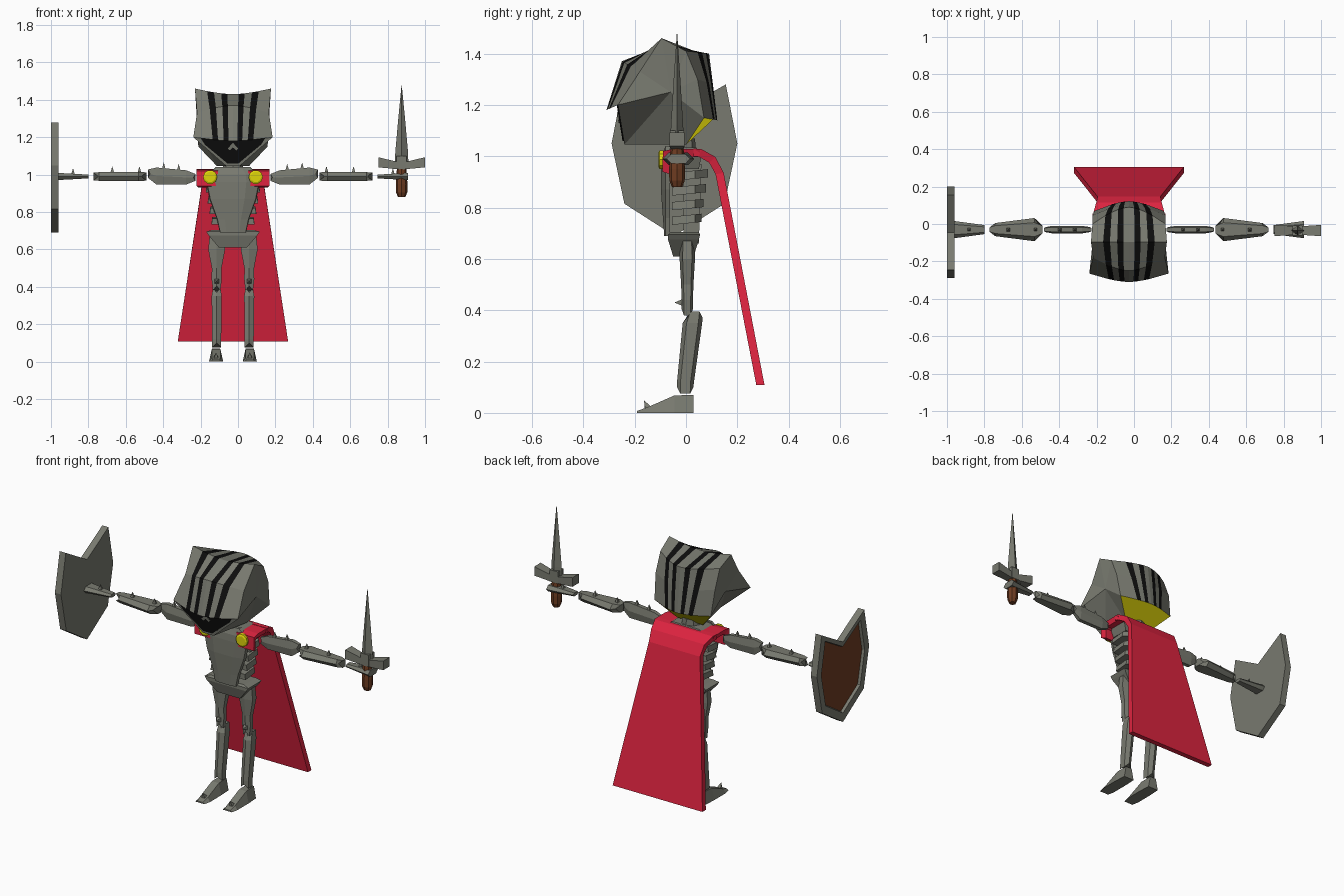
import bpy, bmesh, math
from mathutils import Vector

if "Cube" in bpy.data.objects:
    bpy.data.objects.remove(bpy.data.objects["Cube"])

CX = -0.027          # the figure's own middle line
ARM_Y, ARM_Z = -0.03, 0.99


def material(name, rgb):
    m = bpy.data.materials.new(name)
    m.diffuse_color = (*rgb, 1)
    m.use_nodes = True
    m.node_tree.nodes["Principled BSDF"].inputs["Base Color"].default_value = m.diffuse_color
    return m


GREY = material("iron grey", (0.19, 0.195, 0.162))
BLACK = material("black", (0.004, 0.004, 0.004))
RED = material("cape red", (0.72, 0.017, 0.05))
GOLD = material("gold", (0.74, 0.66, 0.003))
BROWN = material("leather brown", (0.16, 0.047, 0.016))


def make(name, verts, faces, mats, indices=None, x=CX):
    """Mesh object from points and faces, with outward normals."""
    bm = bmesh.new()
    vs = [bm.verts.new((p[0] + x, p[1], p[2])) for p in verts]
    for i, f in enumerate(faces):
        face = bm.faces.new([vs[k] for k in f])
        face.material_index = indices[i] if indices else 0
    bmesh.ops.remove_doubles(bm, verts=bm.verts, dist=1e-5)
    bmesh.ops.recalc_face_normals(bm, faces=bm.faces)
    me = bpy.data.meshes.new(name)
    bm.to_mesh(me)
    bm.free()
    for m in mats:
        me.materials.append(m)
    ob = bpy.data.objects.new(name, me)
    bpy.context.collection.objects.link(ob)
    return ob


def loft(name, rings, mat, x=CX):
    """Skin a row of equal rings and cap both ends."""
    n = len(rings[0])
    verts = [p for r in rings for p in r]
    faces = [(i * n + k, i * n + (k + 1) % n, (i + 1) * n + (k + 1) % n, (i + 1) * n + k)
             for i in range(len(rings) - 1) for k in range(n)]
    faces += [tuple(range(n)), tuple(range((len(rings) - 1) * n, len(rings) * n))]
    return make(name, verts, faces, [mat], x=x)


def limb(name, axis, s, stations, off=0.0, notch=0.025):
    """Six-sided bone; stations are (along, side centre, side half, y centre, y half)."""
    rings = []
    for i, (a, uc, uh, yc, yh) in enumerate(stations):
        cut = notch if i == 0 else -notch if i == len(stations) - 1 else 0
        ring = []
        for u, v in ((0, 1), (1, .6), (1, -.6), (0, -1), (-1, -.6), (-1, .6)):
            t = a + (cut if u == 0 else 0)
            side, y = uc + u * uh, yc + v * yh
            ring.append((s * t, y, side) if axis == 'x' else (s * (off + side), y, t))
        rings.append(ring)
    return loft(name, rings, GREY)


def box_rings(rows):
    """Rows of (z, x half, y front, y back) as rectangles."""
    return [[(-h, f, z), (h, f, z), (h, b, z), (-h, b, z)] for z, h, f, b in rows]


def spike(name, base, direction, r=0.014, h=0.035):
    b, d = Vector(base), Vector(direction).normalized()
    u = d.orthogonal().normalized()
    v = d.cross(u)
    pts = [b + r * (u * c + v * w) for c, w in ((1, 0), (0, 1), (-1, 0), (0, -1))] + [b + d * h]
    make(name, pts, [(0, 1, 4), (1, 2, 4), (2, 3, 4), (3, 0, 4), (3, 2, 1, 0)], [GREY])


def turned(name, rows, mat, x, y, n=8, turn=0.0):
    """Upright turned shape from (z, x radius, y radius)."""
    loft(name, [[(rx * math.cos(turn + 2 * math.pi * k / n), y + ry * math.sin(turn + 2 * math.pi * k / n), z)
                 for k in range(n)] for z, rx, ry in rows], mat, x=x)


# helmet: striped shell; rows are (mid y, mid z), (edge x, y, z), stripe spread
shell = [((-.31, 1.18), (.212, -.265, 1.2), .75),
         ((-.25, 1.37), (.192, -.18, 1.33), .95),
         ((-.095, 1.43), (.203, -.095, 1.46), 1.0),
         ((.09, 1.40), (.195, .0, 1.41), .95),
         ((.105, 1.28), (.195, .045, 1.3), .85),
         ((.122, 1.14), (.185, .07, 1.15), .72)]
cols = [0, .15, .31, .5, .68, 1]
us = [-c for c in cols[:0:-1]] + cols
nc = len(us)
verts, faces, idx = [], [], []
for (my, mz), (ex, ey, ez), k in shell:
    for u in us:
        w = abs(u) if abs(u) == 1 else abs(u) * k
        verts.append((math.copysign(w, u) * ex, my + (ey - my) * w ** 1.6, mz + (ez - mz) * w ** 1.6))
for r in range(len(shell) - 1):
    for c in range(nc - 1):
        faces.append((r * nc + c, r * nc + c + 1, (r + 1) * nc + c + 1, (r + 1) * nc + c))
        band = int(abs(c + 0.5 - (nc - 1) / 2))
        idx.append(1 if band in (1, 3) else 0)
# jaw sides, brow underside and gold underside
last = (len(shell) - 1) * nc
base = len(verts)
verts += [(-.035, -.24, 1.045), (.035, -.24, 1.045), (-.085, .0, 1.045), (.085, .0, 1.045),
          (-.19, -.06, 1.25), (.19, -.06, 1.25)]
for side, col in ((0, 0), (1, nc - 1)):
    loop = [r * nc + col for r in range(len(shell))] + [base + 2 + side, base + side]
    for a, b in zip(loop, loop[1:] + loop[:1]):
        faces.append((a, b, base + 4 + side))
        idx.append(0)
faces += [tuple(range(nc)), (0, nc - 1, base + 1, base),
          (base, base + 1, base + 3, base + 2),
          tuple(range(last, last + nc)) + (base + 3, base + 2)]
idx += [0, 0, 2, 2]
make("helmet", verts, faces, [GREY, BLACK, GOLD], idx)


def face_plate(name, pts, mat, lift):
    """Thin plate lying on the sloped front of the jaw."""
    loft(name, [[(x, -.24 - (z - 1.045) * .161 - d, z) for x, z in pts] for d in (0, lift)], mat)


face_plate("face_opening", [(-.175, 1.199), (.175, 1.199), (.15, 1.16), (.03, 1.06), (-.03, 1.06), (-.15, 1.16)],
           BLACK, .005)
face_plate("nose", [(0, 1.17), (.028, 1.14), (.018, 1.13), (0, 1.145), (-.018, 1.13), (-.028, 1.14)], GREY, .009)

# trunk
turned("neck", [(1.0, .06, .05), (1.07, .05, .045)], GREY, CX, -.01)
loft("shoulders", box_rings([(.95, .13, -.06, .05), (1.0, .15, -.06, .06), (1.035, .09, -.06, .04)]), GREY)
loft("spine", box_rings([(.66, .03, -.01, .05), (.97, .035, -.01, .06)]), GREY)
plate = [(.69, .07, .085), (.76, .085, .09), (.87, .125, .098), (.96, .143, .098), (1.0, .14, .095), (1.04, .092, .08)]
loft("chest_plate", [[(-h, -.062, z), (-h * .97, -.08, z), (-h * .5, -f, z), (h * .5, -f, z),
                      (h * .97, -.08, z), (h, -.062, z)] for z, h, f in plate], GREY)
for i in range(4):
    z, h, b = .92 - i * .057, .145 - i * .01, .085 - i * .008
    t = .016
    out = [(-h, -.055), (-h, .035), (-h * .6, b), (h * .6, b), (h, .035), (h, -.055)]
    loft("rib", [[(x, y, z - t + .1 * (y + .05)) for x, y in out],
                 [(x * .96, y, z + t + .1 * (y + .05)) for x, y in out]], GREY)
loft("pelvis", box_rings([(.61, .075, -.05, .03), (.675, .13, -.07, .05), (.695, .143, -.07, .055),
                          (.705, .11, -.06, .05)]), GREY)

# limbs, mirrored
for s in (-1, 1):
    limb("upper_arm", 'x', s, [(.2, .985, .018, ARM_Y, .014), (.25, .985, .038, ARM_Y, .02),
                               (.41, .993, .045, ARM_Y, .02), (.455, 1.005, .022, ARM_Y, .014)], notch=.012)
    limb("forearm", 'x', s, [(.463, ARM_Z, .022, ARM_Y, .035), (.505, ARM_Z, .025, ARM_Y, .062),
                             (.715, ARM_Z, .023, ARM_Y, .035), (.745, ARM_Z, .021, ARM_Y, .02)])
    limb("hand", 'x', s, [(.772, ARM_Z, .01, ARM_Y, .024), (.86, ARM_Z, .015, ARM_Y, .036),
                          (.935, ARM_Z, .019, ARM_Y, .046)], notch=0)
    for x, z in ((.29, 1.022), (.37, 1.03), (.5, 1.01), (.645, 1.01), (.855, 1.0)):
        spike("arm_spike", (s * x, ARM_Y, z), (0, 0, 1))
    limb("thigh", 'z', s, [(.38, 0, .02, .005, .022), (.44, 0, .027, .005, .022), (.5, 0, .026, .005, .024),
                           (.6, 0, .045, .005, .03), (.7, 0, .035, .005, .028)], off=.087)
    limb("shin", 'z', s, [(.075, 0, .024, -.003, .032), (.12, 0, .024, -.002, .033),
                          (.35, 0, .027, .025, .038), (.395, 0, .02, .035, .03)], off=.087)
    spike("knee_spike", (s * .087, -.015, .43), (0, -1, 0), .018, .03)
    foot = [(-.19, .03, .008), (-.15, .038, .022), (-.045, .038, .068), (.03, .034, .07)]
    loft("foot", [[(s * .09 - w, y, 0), (s * .09 + w, y, 0), (s * .09 + w * .6, y, z), (s * .09 - w * .6, y, z)]
                  for y, w, z in foot], GREY)
    spike("toe_spike", (s * .09, -.15, .022), (0, -.5, 1), .016, .03)
    # cape strap over the shoulder and its round clasp
    strap = [(.055, 1.028, .998), (-.05, 1.028, .998), (-.09, 1.02, .99), (-.092, .94, .93)]
    loft("cape_strap", [[(s * .08, y, t), (s * .195, y, t), (s * .185, y + .03 * (i > 1), b),
                         (s * .08, y + .03 * (i > 1), b)] for i, (y, t, b) in enumerate(strap)], RED)
    loft("clasp", [[(s * .122 + r * math.cos(k * math.pi / 5), y, .987 + r * math.sin(k * math.pi / 5))
                    for k in range(10)] for y, r in ((-.085, .038), (-.103, .038), (-.108, .028))], GOLD)

# cape: rows are (half width, outer y, outer z, inner y, inner z)
cape = [(.195, .03, 1.03, .03, 1.0), (.19, .06, 1.028, .05, .998), (.175, .115, .997, .09, .975),
        (.168, .147, .935, .115, .93), (.295, .306, .108, .274, .108)]
loft("cape", [[(-h, y, z), (h, y, z), (h, yi, zi), (-h, yi, zi)] for h, y, z, yi, zi in cape], RED)

# sword
SX, SY = .875, -.035
turned("sword_grip", [(.88, .02, .02), (.905, .03, .03), (.95, .031, .031), (1.04, .025, .025)], BROWN, SX, SY)
loft("sword_guard", [[(x, SY - d, z - h), (x, SY + d, z - h), (x, SY + d, z + h), (x, SY - d, z + h)]
                     for x, z, h, d in ((-.125, 1.066, .027, .03), (0, 1.045, .018, .022), (.125, 1.066, .027, .03))],
     GREY, x=SX)
turned("sword_block", [(1.03, .038, .038), (1.1, .038, .038)], GREY, SX, SY, 4, math.pi / 4)
turned("sword_blade", [(1.06, .036, .026), (1.12, .034, .024), (1.3, .018, .013), (1.476, .001, .001)],
       GREY, SX, SY, 4)

# shield with a sunken leather panel on its outer side
SHY, SHZ = -.045, 1.0
outline = [(0, 1.165), (.2, 1.28), (.245, 1.05), (.195, .815), (0, .69), (-.195, .815), (-.245, 1.05), (-.2, 1.28)]


def outline_at(x, k):
    return [(x, SHY + y * k, SHZ + (z - SHZ) * k) for y, z in outline]


rings = [outline_at(-.96, 1), outline_at(-1, 1), outline_at(-1, .83), outline_at(-.985, .81)]
shield = loft("shield", rings, GREY, x=0)
shield.data.materials.append(BROWN)
for p in shield.data.polygons:
    if len(p.vertices) == 8 and p.center.x < -.97:
        p.material_index = 1
